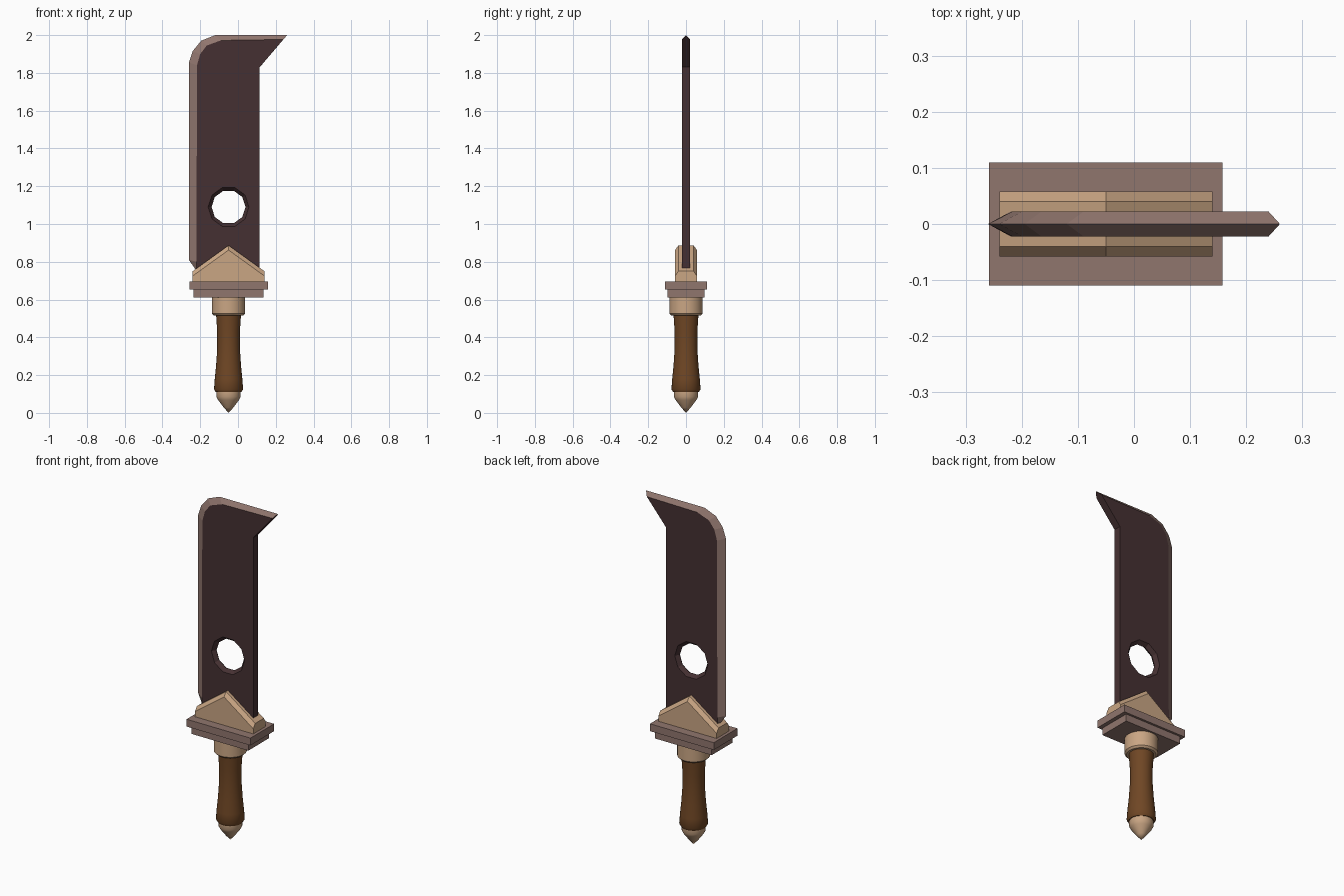
import bpy, bmesh, math
from mathutils import Vector

cube = bpy.data.objects.get("Cube")
if cube:
    bpy.data.objects.remove(cube)

AXIS = -0.05  # x of the handle axis


def material(name, rgb):
    m = bpy.data.materials.new(name)
    m.use_nodes = True
    m.diffuse_color = (*rgb, 1)
    m.node_tree.nodes["Principled BSDF"].inputs["Base Color"].default_value = (*rgb, 1)
    return m


DARK = material("dark_steel", (0.06, 0.03, 0.032))
MAUVE = material("mauve_metal", (0.28, 0.18, 0.155))
TAN = material("tan_brass", (0.59, 0.38, 0.23))
BROWN = material("brown_wood", (0.16, 0.062, 0.018))


def finish(name, bm, mats, smooth=False):
    bmesh.ops.recalc_face_normals(bm, faces=bm.faces)
    mesh = bpy.data.meshes.new(name)
    bm.to_mesh(mesh)
    bm.free()
    ob = bpy.data.objects.new(name, mesh)
    bpy.context.collection.objects.link(ob)
    for m in mats:
        mesh.materials.append(m)
    if smooth:
        bpy.ops.object.select_all(action='DESELECT')
        ob.select_set(True)
        bpy.context.view_layer.objects.active = ob
        bpy.ops.object.shade_smooth_by_angle(angle=math.radians(35))
    return ob


def ring(bm, points, y):
    return [bm.verts.new((x, y, z)) for x, z in points]


def bridge(bm, a, b):
    n = len(a)
    return [bm.faces.new((a[i], a[(i + 1) % n], b[(i + 1) % n], b[i])) for i in range(n)]


def box(name, half_x, half_y, z0, z1, mat):
    bm = bmesh.new()
    bmesh.ops.create_cube(bm, size=1)
    for v in bm.verts:
        v.co = Vector((AXIS + v.co.x * 2 * half_x, v.co.y * 2 * half_y,
                       (z0 + z1) / 2 + v.co.z * (z1 - z0)))
    finish(name, bm, [mat])


def lathe(name, profile, mat, sides=32):
    """Turn a (radius, z) profile around the handle axis."""
    bm = bmesh.new()
    rings = [[bm.verts.new((AXIS + r * math.cos(k * math.tau / sides),
                            r * math.sin(k * math.tau / sides), z))
              for k in range(sides)] for r, z in profile]
    for a, b in zip(rings, rings[1:]):
        bridge(bm, a, b)
    bm.faces.new(rings[0])
    bm.faces.new(rings[-1])
    bmesh.ops.remove_doubles(bm, verts=bm.verts, dist=0.0005)
    finish(name, bm, [mat], smooth=True)


# Blade: two flat cheeks joined by a sharpened rim, with a chamfered hole
cheek = [(0.115, 0.74), (-0.22, 0.74), (-0.22, 0.765), (-0.22, 0.80), (-0.217, 1.84),
         (-0.2, 1.9), (-0.165, 1.945), (-0.09, 1.972), (0.24, 1.977), (0.115, 1.83)]
rim = [(0.115, 0.74), (-0.22, 0.74), (-0.225, 0.76), (-0.26, 0.81), (-0.26, 1.855),
       (-0.24, 1.915), (-0.195, 1.97), (-0.12, 2.0), (0.26, 2.0), (0.115, 1.83)]


def circle(radius, sides=10):
    return [(AXIS + radius * math.cos(k * math.tau / sides),
             1.09 + radius * math.sin(k * math.tau / sides)) for k in range(sides)]


bm = bmesh.new()
edge = ring(bm, rim, 0)
hole_mid = ring(bm, circle(0.09), 0)
for y in (-0.022, 0.022):
    side, hole = ring(bm, cheek, y), ring(bm, circle(0.108), y)
    for i, f in enumerate(bridge(bm, side, edge)):
        f.material_index = 1 if 1 <= i <= 7 else 0  # sharpened stretch
    bridge(bm, hole, hole_mid)
    border = [bm.edges.get((loop[i - 1], loop[i])) for loop in (side, hole)
              for i in range(len(loop))]
    bmesh.ops.triangle_fill(bm, edges=border, use_beauty=True, normal=(0, 1, 0))
finish("blade", bm, [DARK, MAUVE])


# Gabled blade socket with chamfered roof edges
def gable(drop):
    return [(AXIS - 0.19, 0.69), (AXIS + 0.19, 0.69), (AXIS + 0.19, 0.75 - drop),
            (AXIS, 0.887 - drop), (AXIS - 0.19, 0.75 - drop)]


bm = bmesh.new()
loops = [ring(bm, gable(d), y) for d, y in
         ((0.025, -0.058), (0, -0.04), (0, 0.04), (0.025, 0.058))]
for a, b in zip(loops, loops[1:]):
    bridge(bm, a, b)
bm.faces.new(loops[0])
bm.faces.new(loops[-1])
finish("blade_socket", bm, [TAN])

# Stepped guard
box("guard_upper_plate", 0.208, 0.11, 0.652, 0.695, MAUVE)
box("guard_lower_plate", 0.185, 0.097, 0.61, 0.652, MAUVE)

# Collar, grip and pommel
lathe("collar", [(0.078, 0.515), (0.088, 0.525), (0.088, 0.61)], TAN)
lathe("grip", [(0.068, 0.11), (0.077, 0.125), (0.073, 0.18), (0.066, 0.25),
               (0.06, 0.34), (0.06, 0.43), (0.066, 0.52)], BROWN)
lathe("pommel", [(0, 0), (0.025, 0.028), (0.055, 0.068), (0.064, 0.085), (0.064, 0.112)], TAN)
